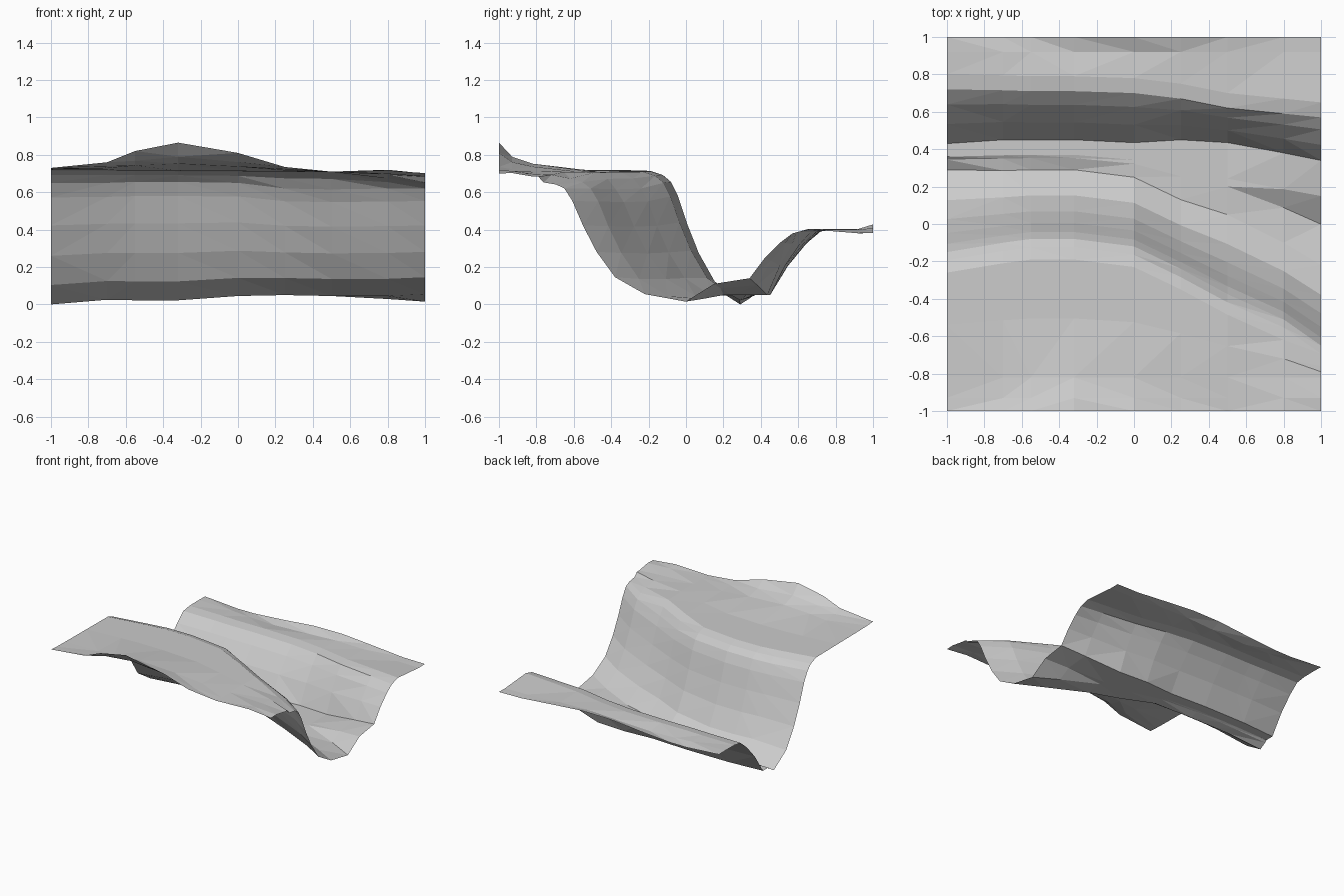
import bpy, bmesh, math

if "Cube" in bpy.data.objects:
    bpy.data.objects.remove(bpy.data.objects["Cube"])

# Stations across x: x, front edge z, crest y, crest z, cliff foot y, foot z, far foot y, far top y
STATIONS = [
    (-1.00, .73, -.15, .650, .29, .000, .43, .72),
    (-0.70, .76, -.10, .650, .285, .025, .45, .715),
    (-0.55, .82, -.08, .655, .29, .022, .45, .71),
    (-0.32, .865, -.08, .655, .29, .022, .45, .71),
    (0.00, .81, -.12, .650, .25, .045, .435, .70),
    (0.25, .735, -.24, .620, .13, .050, .45, .67),
    (0.50, .71, -.375, .615, .05, .045, .435, .62),
    (0.80, .72, -.51, .620, -.10, .045, .38, .59),
    (1.00, .70, -.65, .620, -.22, .055, .34, .57),
]
CLIFF = [(.1, .88), (.23, .65), (.4, .40), (.63, .16), (1, 0)]   # upper cliff to foot
FAR = [(.36, .46), (.72, .80), (1, 1)]                           # far bank rise


def mix(a, b, t):
    return a + (b - a) * t


def profile(x, edge, cy, cz, fy, fz, gy, ty):
    """Front-to-back outline of the valley at one x."""
    w = max(0, (x - .5) / .5)              # stream bed step grows to the right
    flat = mix(.72, .705, (x + 1) / 2)     # near plateau height
    gz, tz = .05 + .09 * w, .39 - .01 * w
    # Near plateau, with raised front lip
    pts = [(-1, edge),
           (-.93, mix(flat, edge, .5)),
           (-.82, mix(flat, edge, .25) - .02 * w)]
    back = cy - .11
    pts += [(mix(-.82, back, .5), flat - .022 * w), (back, flat - .003 - .05 * w),
            (mix(back, cy, .6), mix(flat - .05 * w, cz, .4)), (cy, cz)]
    # Cliff and valley floor
    pts += [(mix(cy, fy, t), mix(fz, cz, h)) for t, h in CLIFF]
    pts += [(mix(fy, gy, .39), mix(.035 + .015 * min(1, x + 1), .015, w)),
            (mix(fy, gy, .5 + .16 * w), .05 + .06 * w), (gy, gz)]
    # Far bank and far plateau
    pts += [(mix(gy, ty, t), mix(gz, tz, h)) for t, h in FAR]
    pts += [(ty + .08, .402), (.92, .392 + .012 * math.sin(5 * x)),
            (1, .405 + .025 * math.sin(4 * x + 1))]
    return [(x, y, z) for y, z in pts]


# Terrain sheet lofted through the profiles
bm = bmesh.new()
rows = [[bm.verts.new(p) for p in profile(*s)] for s in STATIONS]
for a, b in zip(rows, rows[1:]):
    for i in range(len(a) - 1):
        bm.faces.new((a[i], b[i], b[i + 1], a[i + 1]))
bmesh.ops.triangulate(bm, faces=bm.faces[:])
mesh = bpy.data.meshes.new("valley_terrain")
bm.to_mesh(mesh)
bm.free()

# Plain grey ground colour
grey = bpy.data.materials.new("light grey")
grey.diffuse_color = (.6, .6, .6, 1)
grey.use_nodes = True
grey.node_tree.nodes["Principled BSDF"].inputs["Base Color"].default_value = grey.diffuse_color
mesh.materials.append(grey)
terrain = bpy.data.objects.new("valley_terrain", mesh)
bpy.context.collection.objects.link(terrain)
